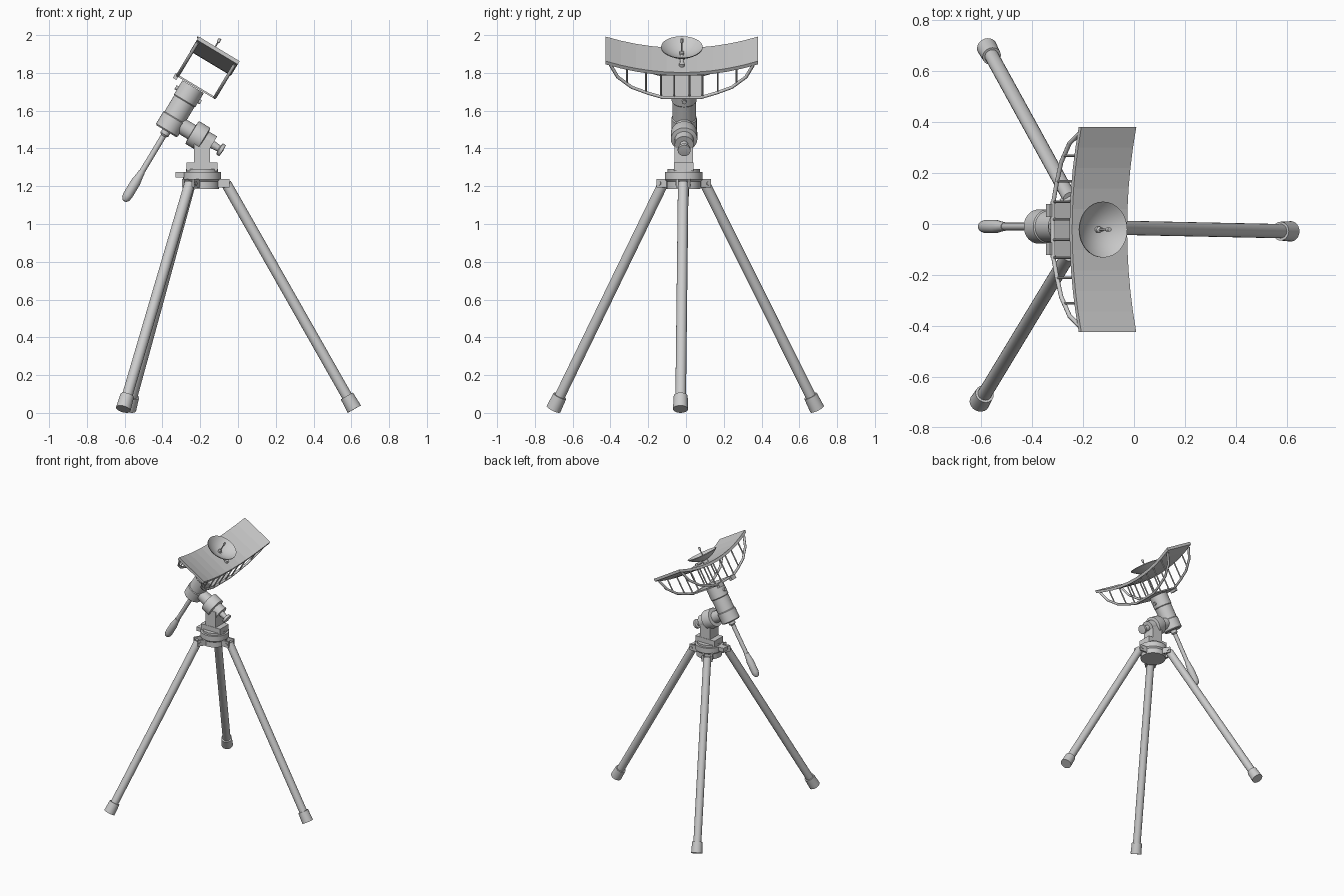
import bpy, bmesh, math
from mathutils import Vector, Matrix

if "Cube" in bpy.data.objects:
    bpy.data.objects.remove(bpy.data.objects["Cube"])

# Tilted frame of the aimed head: U across the dish, V = world y, N = pointing direction
TILT = math.radians(31)
U = Vector((math.cos(TILT), 0, -math.sin(TILT)))
V = Vector((0, 1, 0))
N = Vector((math.sin(TILT), 0, math.cos(TILT)))
ORIGIN = Vector((-0.31, -0.01, 1.607))
HUB = Vector((-0.19, -0.012, 0))
YD = -0.012          # dish offset along y


def L(u, y, n):
    return ORIGIN + U * u + V * y + N * n


def finish(name, bm, smooth=True):
    bmesh.ops.recalc_face_normals(bm, faces=bm.faces)
    me = bpy.data.meshes.new(name)
    bm.to_mesh(me)
    bm.free()
    ob = bpy.data.objects.new(name, me)
    bpy.context.collection.objects.link(ob)
    if smooth:
        bpy.context.view_layer.objects.active = ob
        ob.select_set(True)
        bpy.ops.object.shade_smooth_by_angle(angle=math.radians(35))
        ob.select_set(False)
    return ob


def lathe(name, base, axis, profile, seg=24):
    """Spin (radius, height) points around an axis from base."""
    bm = bmesh.new()
    rot = Vector(axis).to_track_quat('Z', 'Y')
    rings = []
    for r, h in profile:
        if r == 0:
            rings.append([bm.verts.new(base + rot @ Vector((0, 0, h)))])
        else:
            rings.append([bm.verts.new(base + rot @ Vector((
                r * math.cos(2 * math.pi * i / seg), r * math.sin(2 * math.pi * i / seg), h)))
                for i in range(seg)])
    for a, b in zip(rings, rings[1:]):
        for i in range(seg):
            j = (i + 1) % seg
            if len(a) == 1:
                bm.faces.new((a[0], b[j], b[i]))
            elif len(b) == 1:
                bm.faces.new((a[i], a[j], b[0]))
            else:
                bm.faces.new((a[i], a[j], b[j], b[i]))
    return finish(name, bm)


def rod(name, a, b, r, seg=16):
    d = b - a
    return lathe(name, a, d, [(0, 0), (r, 0), (r, d.length), (0, d.length)], seg)


def box(name, center, size, axes=None):
    bm = bmesh.new()
    m = Matrix(axes).transposed().to_4x4() if axes else Matrix()
    bmesh.ops.create_cube(bm, size=1, matrix=Matrix.Translation(center) @ m @ Matrix.Diagonal((*size, 1)))
    return finish(name, bm, False)


def bar_path(name, pts, r):
    cu = bpy.data.curves.new(name, 'CURVE')
    cu.dimensions = '3D'
    cu.bevel_depth = r
    cu.bevel_resolution = 2
    cu.use_fill_caps = True
    sp = cu.splines.new('POLY')
    sp.points.add(len(pts) - 1)
    for p, q in zip(sp.points, pts):
        p.co = (*q, 1)
    ob = bpy.data.objects.new(name, cu)
    bpy.context.collection.objects.link(ob)


# Tripod legs with feet, lugs and hinge pins
for i in range(3):
    a = math.radians(-1.2 + 120 * i)
    d = Vector((math.cos(a), math.sin(a), 0))
    side = Vector((-d.y, d.x, 0))
    top = HUB + d * 0.127 + Vector((0, 0, 1.215))
    bot = HUB + d * 0.806 + Vector((0, 0, 0.02))
    up = (top - bot).normalized()
    rod(f"leg_{i}", bot + up * 0.05, top, 0.028, 20)
    lathe(f"foot_{i}", bot, up, [(0, 0), (0.04, 0), (0.037, 0.08), (0.03, 0.08), (0, 0.08)])
    for s in (-1, 1):
        box(f"leg_lug_{i}_{s}", HUB + d * 0.115 + side * s * 0.031 + Vector((0, 0, 1.215)),
            (0.06, 0.012, 0.045), (d, side, Vector((0, 0, 1))))
    rod(f"hinge_pin_{i}", top - side * 0.042, top + side * 0.042, 0.01, 12)

# Tripod hub, turntable and post
lathe("hub", HUB, (0, 0, 1), [(0, 1.185), (0.09, 1.185), (0.09, 1.225), (0.1, 1.235), (0.1, 1.275), (0, 1.275)], 32)
box("hub_clamp", HUB + Vector((-0.115, 0, 1.26)), (0.05, 0.05, 0.03))
rod("turntable", HUB + Vector((0, 0, 1.27)), HUB + Vector((0, 0, 1.29)), 0.085)
box("turntable_block", HUB + Vector((0, 0, 1.303)), (0.165, 0.105, 0.046))
box("post", HUB + Vector((0, 0, 1.38)), (0.085, 0.1, 0.13))

# Cross axis: neck, head, bearing and clamp knob in one turned profile
lathe("cross_axis_head", L(0, 0, -0.07), U, [
    (0, 0.0), (0.043, 0.0), (0.043, 0.118), (0.068, 0.12), (0.07, 0.125), (0.07, 0.19),
    (0.05, 0.195), (0.05, 0.245), (0, 0.245)], 28)
lathe("clamp_knob", L(0, 0, -0.07), U, [
    (0, 0.24), (0.022, 0.24), (0.018, 0.285), (0.034, 0.29), (0.034, 0.308), (0, 0.312)], 16)

# Main tube, handle rod and grip
lathe("main_tube", L(0, 0, 0), N, [
    (0, -0.135), (0.06, -0.135), (0.067, -0.128), (0.067, -0.055), (0.062, -0.05),
    (0.062, 0.05), (0.066, 0.055), (0.066, 0.14), (0, 0.14)], 32)
lathe("handle_rod", L(0, 0, 0), -N, [(0, 0.13), (0.024, 0.13), (0.024, 0.155), (0.015, 0.165), (0.015, 0.4), (0, 0.4)], 16)
lathe("handle_grip", L(0, 0, 0), -N, [
    (0, 0.385), (0.017, 0.385), (0.021, 0.42), (0.026, 0.45), (0.026, 0.53),
    (0.022, 0.552), (0.012, 0.565), (0, 0.568)], 20)

# Mounting plate, edge bracket and screws between tube and dish frame
box("mount_plate", L(0.013, YD, 0.148), (0.24, 0.22, 0.01), (U, V, N))
for s in (-1, 1):
    box(f"mount_bracket_{s}", L(-0.105, YD + s * 0.075, 0.14), (0.022, 0.05, 0.03), (U, V, N))
    rod(f"tube_screw_{s}", L(s * 0.06, 0, 0.09), L(s * 0.078, 0, 0.09), 0.012, 12)


# Trough reflector: thick parabola swept across U
def trough(y):
    return 0.313 + 0.07 * (y / 0.403) ** 2


bm = bmesh.new()
U0, U1, T, SEG = -0.11, 0.142, 0.02, 10
rings = []
for i in range(SEG + 1):
    y = -0.403 + 0.806 * i / SEG
    rings.append([bm.verts.new(L(u, y + YD, trough(y) - t))
                  for u, t in ((U0, 0), (U1, 0), (U1, T), (U0, T))])
for a, b in zip(rings, rings[1:]):
    for k in range(4):
        m = (k + 1) % 4
        bm.faces.new((a[k], a[m], b[m], b[k]))
bm.faces.new(rings[0])
bm.faces.new(rings[-1][::-1])
finish("trough_reflector", bm, False)

# Two arched support trusses with struts
HALF = [(0.1, 0.15), (0.18, 0.177), (0.265, 0.213), (0.34, 0.277), (0.378, 0.352)]
ARCH = [(-y, n) for y, n in reversed(HALF)] + HALF


def arch_n(y):
    for (y0, n0), (y1, n1) in zip(ARCH, ARCH[1:]):
        if y0 <= y <= y1:
            return n0 + (n1 - n0) * (y - y0) / (y1 - y0)


for k, u in enumerate((-0.1, 0.128)):
    bar_path(f"arch_{k}", [L(u, y + YD, n) for y, n in ARCH], 0.009)
    for y in (-0.29, -0.19, -0.11, -0.04, 0.04, 0.11, 0.19, 0.29):
        rod(f"strut_{k}_{y}", L(u, y + YD, arch_n(y)), L(u, y + YD, trough(y) - 0.01), 0.005, 8)

# Small round dish with feed and support arm
R, DEPTH = 0.11, 0.045
bowl = [(R * i / 8, 0.336 + DEPTH * (i / 8) ** 2) for i in range(9)]
lathe("small_dish", L(-0.008, YD, 0), N, bowl + [(r, h - 0.005) for r, h in reversed(bowl)], 32)
lathe("feed", L(-0.008, YD, 0), N, [
    (0, 0.33), (0.012, 0.335), (0.012, 0.35), (0.004, 0.355), (0.004, 0.405), (0.008, 0.41), (0.008, 0.43), (0, 0.432)], 12)
rod("dish_stem", L(-0.008, YD, 0.305), L(-0.008, YD, 0.335), 0.02)
rod("dish_arm", L(0, YD, 0.333), L(0.085, YD, 0.318), 0.01)
rod("dish_arm_foot", L(0.075, YD, 0.305), L(0.075, YD, 0.33), 0.014)
